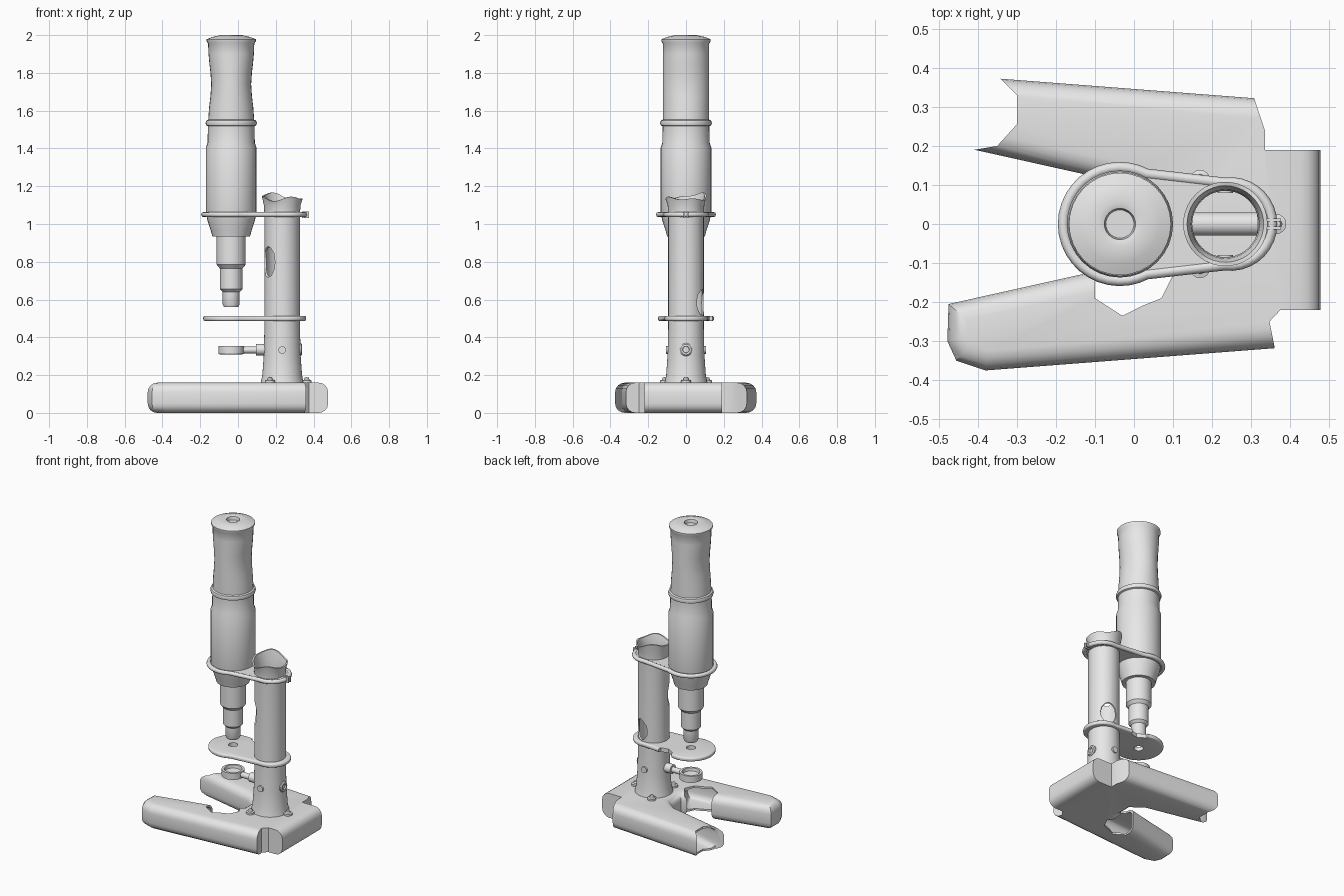
import bpy, bmesh
from math import sin, cos, pi, exp, radians
from mathutils import Matrix, Vector

old = bpy.data.objects.get("Cube")
if old:
    bpy.data.objects.remove(old, do_unlink=True)

TUBE_X, POST_X = -0.036, 0.234

grey = bpy.data.materials.new("plain grey")
grey.use_nodes = True
grey.diffuse_color = (0.8, 0.8, 0.8, 1)
for node in grey.node_tree.nodes:
    if node.type == 'BSDF_PRINCIPLED':
        node.inputs["Base Color"].default_value = (0.8, 0.8, 0.8, 1)


def add(name, bm):
    bmesh.ops.recalc_face_normals(bm, faces=bm.faces)
    mesh = bpy.data.meshes.new(name)
    bm.to_mesh(mesh)
    bm.free()
    mesh.materials.append(grey)
    ob = bpy.data.objects.new(name, mesh)
    bpy.context.collection.objects.link(ob)
    return ob


def activate(ob):
    for other in bpy.context.selected_objects:
        other.select_set(False)
    ob.select_set(True)
    bpy.context.view_layer.objects.active = ob


def smooth(*obs):
    for ob in obs:
        activate(ob)
        bpy.ops.object.shade_smooth_by_angle(angle=radians(35))


def lathe(name, profile, loc=(0, 0, 0), axis='Z', steps=32):
    """Revolve (radius, height) points around an axis."""
    bm = bmesh.new()
    rings = [[bm.verts.new((r * cos(2 * pi * i / steps), r * sin(2 * pi * i / steps), h))
              for i in range(steps)] for r, h in profile]
    for a, b in zip(rings, rings[1:]):
        for i in range(steps):
            j = (i + 1) % steps
            bm.faces.new((a[i], a[j], b[j], b[i]))
    bmesh.ops.remove_doubles(bm, verts=bm.verts, dist=1e-5)
    turn = {'Z': Matrix(), 'X': Matrix.Rotation(pi / 2, 4, 'Y'),
            'Y': Matrix.Rotation(-pi / 2, 4, 'X')}[axis]
    bm.transform(Matrix.Translation(loc) @ turn)
    return add(name, bm)


def rod(name, r, h0, h1, loc, axis='Z', steps=20):
    return lathe(name, [(0, h0), (r, h0), (r, h1), (0, h1)], loc, axis, steps)


def prism(name, outline, z0, z1, bevel=0, segments=4):
    """Extrude an outline upward and round its rims."""
    bm = bmesh.new()
    face = bm.faces.new([bm.verts.new((x, y, z0)) for x, y in outline])
    new = bmesh.ops.extrude_face_region(bm, geom=[face])["geom"]
    for v in new:
        if isinstance(v, bmesh.types.BMVert):
            v.co.z = z1
    bmesh.ops.recalc_face_normals(bm, faces=bm.faces)
    if bevel:
        rims = [e for e in bm.edges if abs(e.verts[0].co.z - e.verts[1].co.z) < 1e-6]
        bmesh.ops.bevel(bm, geom=rims, offset=bevel, segments=segments, profile=0.5,
                        affect='EDGES', clamp_overlap=True)
    return add(name, bm)


def blob(name, loc, size):
    bm = bmesh.new()
    bmesh.ops.create_icosphere(bm, subdivisions=2, radius=1,
                               matrix=Matrix.Translation(loc) @ Matrix.Diagonal((*size, 1)))
    return add(name, bm)


def cut(ob, *cutters):
    for c in cutters:
        c.hide_render = True
        mod = ob.modifiers.new("cut", 'BOOLEAN')
        mod.operation, mod.solver, mod.object = 'DIFFERENCE', 'EXACT', c
        activate(ob)
        bpy.ops.object.modifier_apply(modifier=mod.name)
        bpy.data.objects.remove(c, do_unlink=True)


# Forked base: one half outline, mirrored to the other arm
half = [(0.477, -0.24), (0.40, -0.315), (-0.38, -0.375), (-0.455, -0.35),
        (-0.478, -0.30), (-0.475, -0.205), (-0.13, -0.128), (0.0, -0.10), (0.07, -0.05)]
base = prism("base", half + [(x, -y) for x, y in reversed(half)], 0, 0.16, 0.05)

# Missing rear corners
cut(base,
    prism("front_corner", [(0.36, -0.45), (0.36, -0.315), (0.347, -0.25), (0.375, -0.22),
                           (0.6, -0.22), (0.6, -0.45)], -0.1, 0.3),
    prism("back_corner", [(0.31, 0.45), (0.305, 0.33), (0.335, 0.24), (0.335, 0.19),
                          (0.6, 0.19), (0.6, 0.45)], -0.1, 0.3))

# Hollow arms, broken open at one end and along one inner side
inner = [(0.2, -0.30), (-0.38, -0.36), (-0.44, -0.34), (-0.463, -0.30),
         (-0.46, -0.217), (-0.13, -0.142), (0.0, -0.115), (0.1, -0.12)]
cut(base,
    prism("front_hollow", inner, 0.012, 0.148, 0.04),
    prism("back_hollow", [(x, -y) for x, y in inner], 0.012, 0.148, 0.04),
    prism("broken_end", [(-0.6, 0.45), (-0.36, 0.45), (-0.35, 0.38), (-0.3, 0.33),
                         (-0.3, 0.255), (-0.35, 0.2), (-0.41, 0.19), (-0.43, 0.1),
                         (-0.6, 0.1)], -0.1, 0.3),
    prism("broken_side", [(-0.1, -0.07), (-0.1, -0.19), (-0.03, -0.235), (0.02, -0.21),
                          (0.07, -0.19), (0.1, -0.13), (0.06, -0.07)], -0.1, 0.3))
smooth(base)

# Hollow post with a ragged rim and two holes
post = lathe("post", [(0.115, 0.155), (0.105, 0.20), (0.098, 0.30), (0.094, 0.45),
                      (0.094, 1.05), (0.097, 1.10), (0.108, 1.14), (0.098, 1.14),
                      (0.088, 1.10), (0.085, 1.05), (0.085, 0.155), (0.115, 0.155)],
             (POST_X, 0, 0), steps=40)
for v in post.data.vertices:
    if v.co.z > 1.12:
        d = Vector((v.co.x - POST_X, v.co.y)).normalized()
        v.co.z += 0.008 * (d.y - d.x) + 0.014 * (4 * d.x ** 3 - 3 * d.x) * d.y - 0.008 * d.x * d.y
cut(post, blob("side_hole", (0.155, -0.06, 0.80), (0.05, 0.05, 0.085)),
    blob("back_hole", (0.27, 0.09, 0.585), (0.055, 0.05, 0.07)))
smooth(post)

# Three screw lugs around the post foot
for k in range(3):
    a = 2 * pi * k / 3
    x, y = POST_X + 0.13 * cos(a), 0.13 * sin(a)
    smooth(lathe("foot_lug", [(0, 0.15), (0.026, 0.15), (0.026, 0.172), (0.015, 0.175),
                              (0.011, 0.186), (0, 0.189)], (x, y, 0), steps=16))

# Optical tube from eyepiece to objective, with a slight waist
tube = lathe("optical_tube", [
    (0, 1.975), (0.036, 1.975), (0.040, 1.995), (0.056, 2.0), (0.10, 1.99), (0.131, 1.978),
    (0.131, 1.968), (0.123, 1.955), (0.123, 1.90), (0.123, 1.85), (0.123, 1.80),
    (0.123, 1.74), (0.123, 1.68), (0.123, 1.62), (0.123, 1.552), (0.133, 1.548),
    (0.137, 1.535), (0.133, 1.522), (0.124, 1.518), (0.125, 1.43), (0.134, 1.405),
    (0.134, 1.06), (0.126, 1.02), (0.108, 0.965), (0.100, 0.935), (0.077, 0.935),
    (0.077, 0.785), (0.060, 0.765), (0.060, 0.655), (0.045, 0.64), (0.045, 0.575),
    (0.038, 0.56), (0.022, 0.56), (0.022, 0.58), (0, 0.58)])
for v in tube.data.vertices:
    v.co.x *= 1 - 0.14 * exp(-((v.co.z - 1.74) / 0.12) ** 2)
    v.co.x += TUBE_X
smooth(tube)


def arc(cx, r, a0, a1, n):
    return [(cx + r * cos(radians(a0 + (a1 - a0) * i / n)),
             r * sin(radians(a0 + (a1 - a0) * i / n))) for i in range(n + 1)]


def circle(name, x, r):
    return prism(name, arc(x, r, 0, 345, 23), 0.3, 1.3)


# Collar joining tube and post: thin web with a round bead
pear = arc(TUBE_X, 0.145, 62, 298, 24) + arc(0.247, 0.106, -98, 98, 18)
collar = prism("collar_web", pear, 1.04, 1.06)
cut(collar, circle("post_opening", POST_X, 0.09))
curve = bpy.data.curves.new("collar_bead", 'CURVE')
curve.dimensions = '3D'
curve.bevel_depth, curve.bevel_resolution = 0.014, 2
spline = curve.splines.new('POLY')
spline.points.add(len(pear) - 1)
for p, (x, y) in zip(spline.points, pear):
    p.co = (x, y, 1.05, 1)
spline.use_cyclic_u = True
curve.materials.append(grey)
bead = bpy.data.objects.new("collar_bead", curve)
bpy.context.collection.objects.link(bead)
for y in (-0.014, 0.006):
    prism("collar_ear", [(0.34, y), (0.376, y), (0.376, y + 0.008), (0.34, y + 0.008)],
          1.032, 1.066)

# Specimen stage with a light hole and a chipped edge
pear = arc(TUBE_X, 0.148, 62, 298, 24) + arc(0.247, 0.114, -98, 98, 18)
stage = prism("stage", pear, 0.487, 0.513, 0.009, 3)
cut(stage, circle("post_opening", POST_X, 0.09), circle("light_hole", TUBE_X, 0.028),
    prism("chip", [(0.0, 0.2), (0.01, 0.125), (0.06, 0.095), (0.11, 0.105), (0.13, 0.2)],
          0.4, 0.6))
smooth(stage)

# Mirror ring with its arm passing through the post
smooth(lathe("mirror_ring", [(0, 0.325), (0.05, 0.335), (0.053, 0.355), (0.068, 0.355),
                             (0.068, 0.312), (0.05, 0.308), (0, 0.308)], (TUBE_X, 0, 0)),
       rod("mirror_arm", 0.018, 0.025, 0.11, (0, 0, 0.333), 'X'),
       rod("mirror_axle", 0.030, 0.095, 0.325, (0, 0, 0.335), 'X'),
       lathe("axle_knob", [(0, 0.315), (0.034, 0.315), (0.034, 0.333), (0.028, 0.339),
                           (0.018, 0.339), (0.016, 0.330), (0, 0.330)],
             (0, 0, 0.335), 'X', 20))

# Small side screws on the post
for s in (-1, 1):
    smooth(rod("side_screw", 0.02, 0.08, 0.106, (POST_X, 0, 0.333), 'Y', 16) if s > 0 else
           rod("side_screw", 0.02, -0.106, -0.08, (POST_X, 0, 0.333), 'Y', 16))
